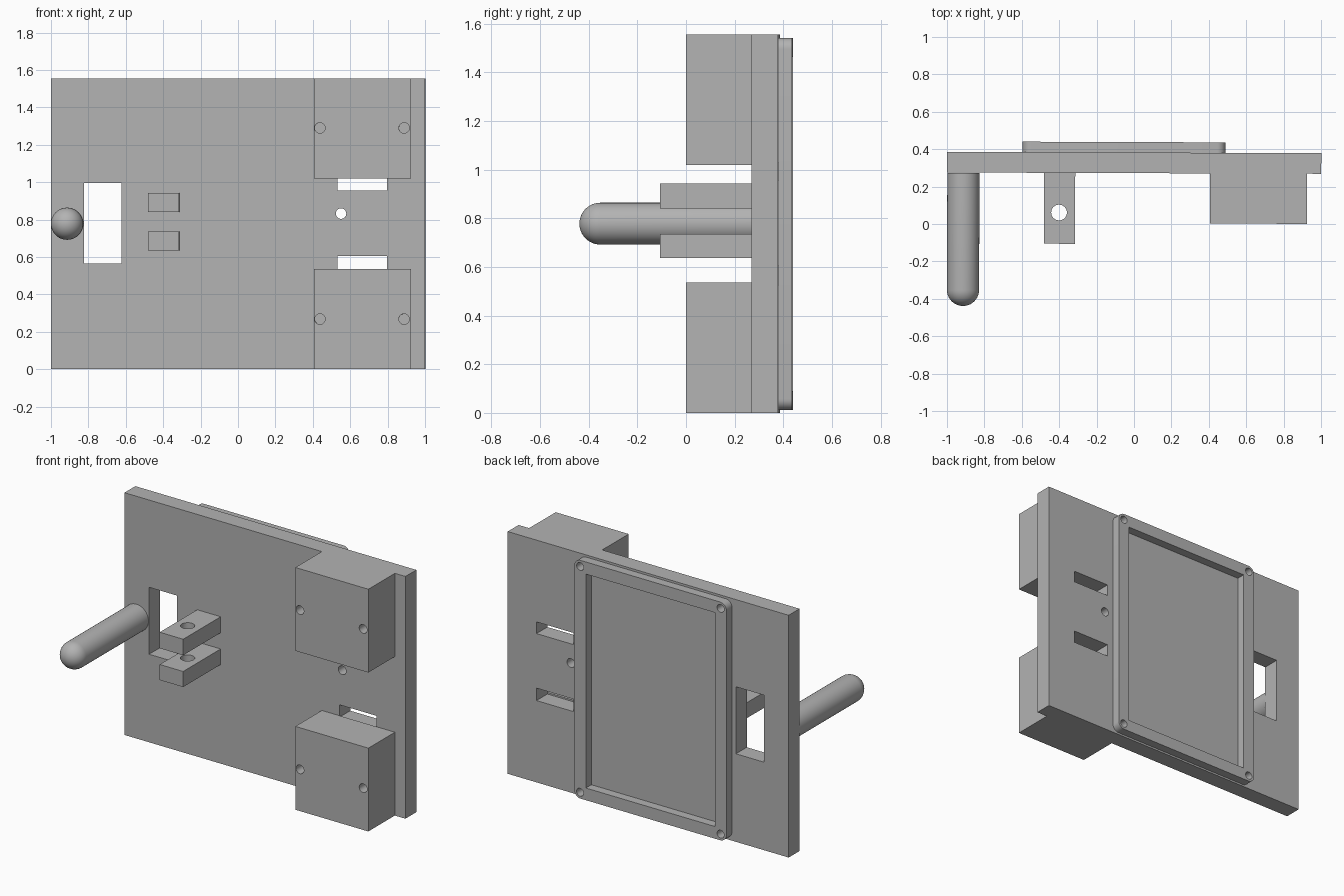
import bpy
import bmesh
from math import pi
from mathutils import Matrix, Vector

default = bpy.data.objects.get("Cube")
if default:
    bpy.data.objects.remove(default, do_unlink=True)

grey = bpy.data.materials.new("plain grey")
grey.use_nodes = True
tone = (0.45, 0.45, 0.45, 1)
grey.diffuse_color = tone
grey.node_tree.nodes["Principled BSDF"].inputs["Base Color"].default_value = tone

# Main depths and height
HEIGHT = 1.555
FRONT, BACK = 0.272, 0.382
FRAME_BACK = 0.438
BLOCK_FRONT = 0.004
TILT = -0.0035
parts = []


def add_box(bm, x, y, z):
    """Box spanning three (low, high) ranges."""
    size = Vector([r[1] - r[0] for r in (x, y, z)])
    mid = Vector([(r[1] + r[0]) / 2 for r in (x, y, z)])
    made = bmesh.ops.create_cube(bm, size=1, matrix=Matrix.Translation(mid) @ Matrix.Diagonal(size).to_4x4())
    return made["verts"]


def add_cylinder(bm, centre, radius, length, axis="Y"):
    turn = Matrix.Rotation(pi / 2, 4, "X") if axis == "Y" else Matrix()
    bmesh.ops.create_cone(bm, cap_ends=True, segments=32, radius1=radius, radius2=radius,
                          depth=length, matrix=Matrix.Translation(centre) @ turn)


def finish(bm, name):
    bmesh.ops.recalc_face_normals(bm, faces=bm.faces)
    mesh = bpy.data.meshes.new(name)
    bm.to_mesh(mesh)
    bm.free()
    mesh.materials.append(grey)
    obj = bpy.data.objects.new(name, mesh)
    bpy.context.collection.objects.link(obj)
    return obj


def box_part(name, x, y, z):
    bm = bmesh.new()
    add_box(bm, x, y, z)
    obj = finish(bm, name)
    parts.append(obj)
    return obj


def cut(obj, bm):
    """Subtract the cutter mesh and discard it."""
    cutter = finish(bm, "cutter")
    cutter.hide_render = True
    mod = obj.modifiers.new("cut", "BOOLEAN")
    mod.operation = "DIFFERENCE"
    mod.solver = "EXACT"
    mod.object = cutter
    bpy.context.view_layer.objects.active = obj
    bpy.ops.object.modifier_apply(modifier=mod.name)
    bpy.data.objects.remove(cutter, do_unlink=True)


# Plate with a tall window, two slots and a small round hole
plate = box_part("base_plate", (-1, 1), (FRONT, BACK), (0, HEIGHT))
bm = bmesh.new()
through = (FRONT - 0.1, BACK + 0.1)
add_box(bm, (-0.825, -0.625), through, (0.565, 0.995))
for z in ((0.955, 1.03), (0.525, 0.605)):
    add_box(bm, (0.53, 0.795), through, z)
add_cylinder(bm, (0.55, 0.327, 0.832), 0.028, 0.4)
cut(plate, bm)

# Front blocks, each with two blind screw holes
for name, z, hole_z in (("upper_block", (1.02, HEIGHT), 1.29), ("lower_block", (0, 0.535), 0.268)):
    block = box_part(name, (0.405, 0.925), (BLOCK_FRONT, FRONT), z)
    bm = bmesh.new()
    for x in (0.438, 0.888):
        add_cylinder(bm, (x, BLOCK_FRONT, hole_z), 0.028, 0.3)
    cut(block, bm)

# Pair of lugs with a vertical pin hole
for name, z in (("upper_lug", (0.84, 0.943)), ("lower_lug", (0.636, 0.736))):
    lug = box_part(name, (-0.482, -0.315), (-0.107, FRONT), z)
    bm = bmesh.new()
    add_cylinder(bm, (-0.401, 0.06, sum(z) / 2), 0.042, 0.3, "Z")
    cut(lug, bm)

# Raised rear frame with rounded corners, open centre and corner screw holes
left, right, low, high = -0.597, 0.487, 0.012, 1.541
bm = bmesh.new()
add_box(bm, (left, right), (BACK, FRAME_BACK), (low, high))
corners = [e for e in bm.edges if abs(e.verts[0].co.y - e.verts[1].co.y) > 0.01]
bmesh.ops.bevel(bm, geom=corners, offset=0.045, segments=8, profile=0.5, affect="EDGES")
frame = finish(bm, "rear_frame")
parts.append(frame)
bm = bmesh.new()
add_box(bm, (left + 0.083, right - 0.083), (BACK - 0.1, FRAME_BACK + 0.1), (low + 0.078, high - 0.078))
for x in (left + 0.042, right - 0.042):
    for z in (low + 0.04, high - 0.04):
        add_cylinder(bm, (x, FRAME_BACK, z), 0.025, 0.3)
cut(frame, bm)

# Round-ended handle peg: a capsule made by stretching half of a sphere
radius = 0.086
tip = -0.4385
bm = bmesh.new()
bmesh.ops.create_uvsphere(bm, u_segments=40, v_segments=20, radius=radius,
                          matrix=Matrix.Rotation(pi / 2, 4, "X"))
bmesh.ops.delete(bm, geom=[v for v in bm.verts if v.co.y > 0.001], context="VERTS")
rim = [e for e in bm.edges if e.is_boundary]
sweep = bmesh.ops.extrude_edge_only(bm, edges=rim)["geom"]
end = [g for g in sweep if isinstance(g, bmesh.types.BMVert)]
bmesh.ops.translate(bm, verts=end, vec=(0, FRONT - tip - radius, 0))
bmesh.ops.holes_fill(bm, edges=[e for e in bm.edges if e.is_boundary], sides=0)
bmesh.ops.translate(bm, verts=bm.verts, vec=(-0.913, tip + radius - 0.003, 0.778))
parts.append(finish(bm, "handle_peg"))

# Slight turn of the whole assembly, and smooth round surfaces
bpy.ops.object.select_all(action="DESELECT")
for obj in parts:
    obj.data.transform(Matrix.Rotation(TILT, 4, "Z"))
    obj.select_set(True)
bpy.context.view_layer.objects.active = plate
bpy.ops.object.shade_smooth_by_angle(angle=pi / 6)
